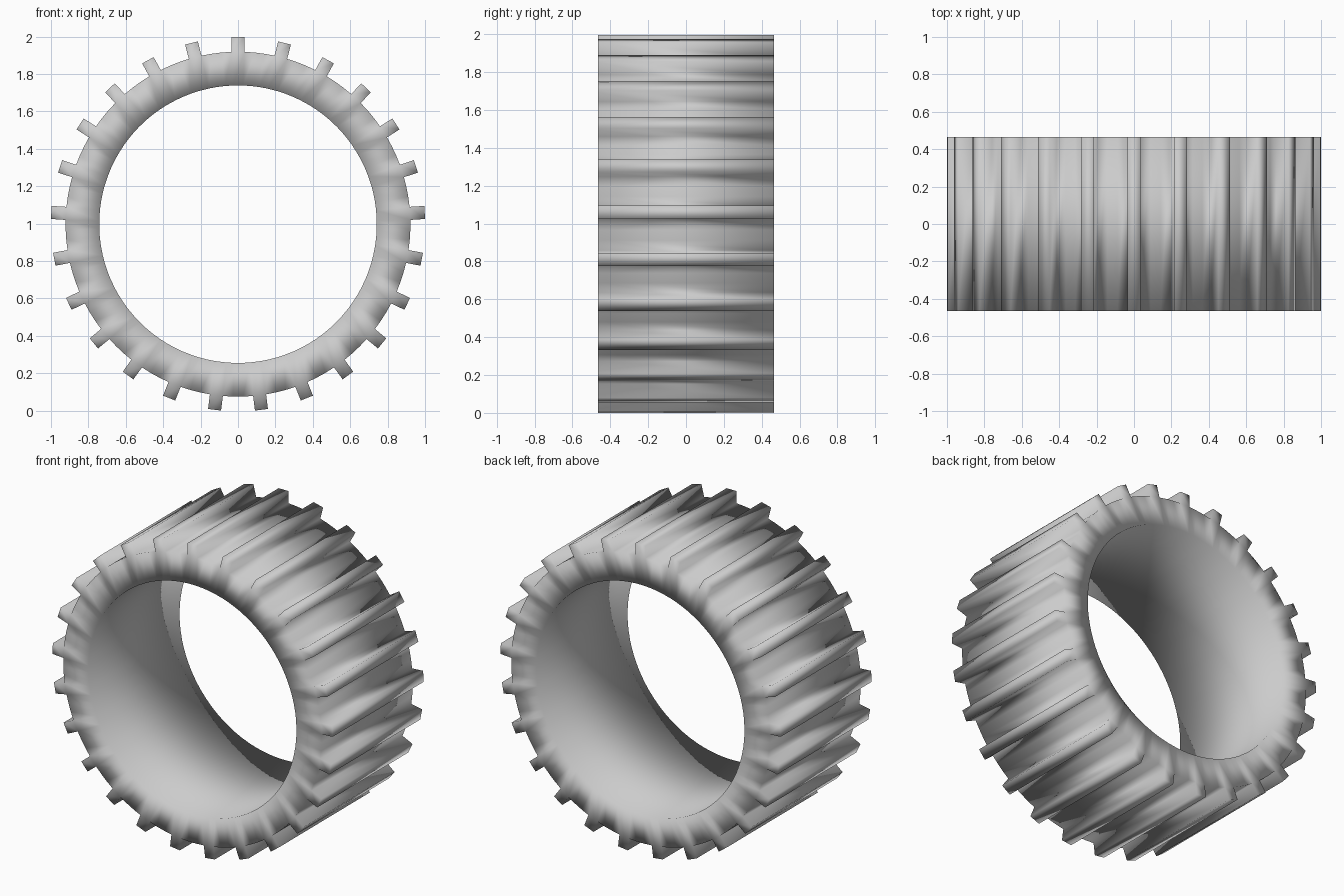
import bpy, bmesh, math

if "Cube" in bpy.data.objects:
    bpy.data.objects.remove(bpy.data.objects["Cube"])

TEETH = 25
R_IN, R_ROOT, R_TIP = 0.742, 0.922, 1.0
HALF_W, HALF_TOOTH = 0.464, 0.035
CZ = 0.997

bm = bmesh.new()

def pair(x, z):
    """Front and back vertex at one profile point."""
    return [bm.verts.new((x, y, z + CZ)) for y in (-HALF_W, HALF_W)]

def polar(r, a):
    return pair(r * math.sin(a), r * math.cos(a))

# profile points: inner ring, root ring, and tooth tips
pitch = 2 * math.pi / TEETH
h = math.asin(HALF_TOOTH / R_ROOT)
gap = (pitch - 2 * h) / 3
inner, outer, tips = [], [], []
for i in range(TEETH):
    a0 = i * pitch
    for a in (a0 - h, a0 + h, a0 + h + gap, a0 + h + 2 * gap):
        inner.append(polar(R_IN, a))
        outer.append(polar(R_ROOT, a))
    c, s = math.cos(a0), math.sin(a0)
    tips.append([pair(R_TIP * s + t * c, R_TIP * c - t * s)
                 for t in (-HALF_TOOTH, HALF_TOOTH)])

def wall(p, q):
    bm.faces.new((p[0], q[0], q[1], p[1]))

def caps(p, q, r, s):
    for k in (0, 1):
        bm.faces.new((p[k], q[k], r[k], s[k]))

# bore, side walls, tread floor and tread bars
n = len(inner)
for j in range(n):
    k = (j + 1) % n
    wall(inner[j], inner[k])
    caps(inner[j], inner[k], outer[k], outer[j])
    if j % 4 == 0:
        t0, t1 = tips[j // 4]
        wall(outer[j], t0)
        wall(t0, t1)
        wall(t1, outer[k])
        caps(outer[j], outer[k], t1, t0)
    else:
        wall(outer[j], outer[k])

bmesh.ops.recalc_face_normals(bm, faces=bm.faces)
for f in bm.faces:
    f.smooth = True
mesh = bpy.data.meshes.new("treaded_tyre")
bm.to_mesh(mesh)
bm.free()
bpy.context.collection.objects.link(bpy.data.objects.new("treaded_tyre", mesh))
